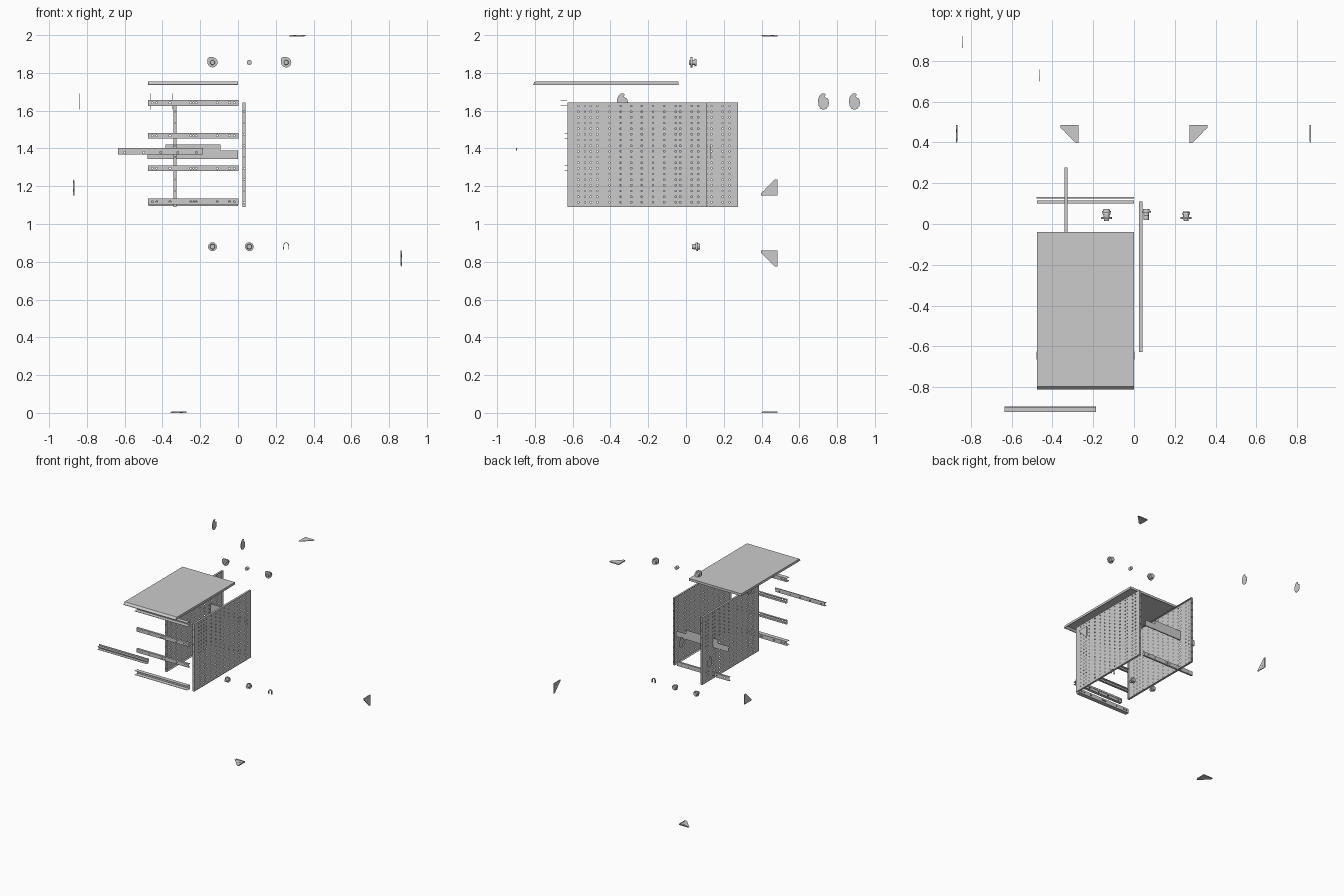
import bpy, bmesh, math
from mathutils import Matrix

if "Cube" in bpy.data.objects:
    bpy.data.objects.remove(bpy.data.objects["Cube"])

# ---------- helpers ----------
MAP = {'x': lambda u, v, w: (w, u, v), 'y': lambda u, v, w: (u, w, v), 'z': lambda u, v, w: (u, v, w)}

def finish(bm, name, smooth=False):
    bmesh.ops.recalc_face_normals(bm, faces=bm.faces)
    me = bpy.data.meshes.new(name)
    bm.to_mesh(me)
    bm.free()
    ob = bpy.data.objects.new(name, me)
    bpy.context.collection.objects.link(ob)
    if smooth:
        bpy.ops.object.select_all(action='DESELECT')
        ob.select_set(True)
        bpy.context.view_layer.objects.active = ob
        bpy.ops.object.shade_smooth_by_angle(angle=math.radians(35))
    return ob

def prism(bm, pts, axis, a, b):
    f = MAP[axis]
    lo = [bm.verts.new(f(u, v, a)) for u, v in pts]
    hi = [bm.verts.new(f(u, v, b)) for u, v in pts]
    bm.faces.new(lo)
    bm.faces.new(hi[::-1])
    n = len(pts)
    for i in range(n):
        bm.faces.new((lo[i], lo[(i + 1) % n], hi[(i + 1) % n], hi[i]))

def box(bm, x0, x1, y0, y1, z0, z1):
    prism(bm, [(x0, y0), (x1, y0), (x1, y1), (x0, y1)], 'z', z0, z1)

def sheet(bm, axis, w, ur, vr, cols, rows, h, t=0.002):
    """Thin sheet with a punched grid of square holes."""
    us = [ur[0]] + [c + s for c in cols for s in (-h, h)] + [ur[1]]
    vs = [vr[0]] + [c + s for c in rows for s in (-h, h)] + [vr[1]]
    g = [[bm.verts.new(MAP[axis](u, v, w)) for v in vs] for u in us]
    fs = [bm.faces.new((g[i][j], g[i + 1][j], g[i + 1][j + 1], g[i][j + 1]))
          for i in range(len(us) - 1) for j in range(len(vs) - 1) if not (i % 2 and j % 2)]
    bmesh.ops.solidify(bm, geom=fs, thickness=t)

def turned(bm, x, z, steps, seg=20):
    """Round steps (y0, y1, r0, r1) along the y axis."""
    for y0, y1, r0, r1 in steps:
        m = Matrix.Translation((x, (y0 + y1) / 2, z)) @ Matrix.Rotation(-math.pi / 2, 4, 'X')
        bmesh.ops.create_cone(bm, cap_ends=True, segments=seg, radius1=r0, radius2=r1, depth=y1 - y0, matrix=m)

# ---------- perforated side panels with folded edges ----------
COLS = [-.57, -.535, -.505, -.47, -.405, -.345, -.29, -.235, -.175, -.115, -.055, -.03, .03, .065]
ROWS = [1.115 + .03 * i for i in range(18)]
for name, x_out, inward, dy in (("right_side_panel", .041, -1, 0), ("left_side_panel", -.341, 1, .165)):
    bm = bmesh.new()
    y0, y1, z0, z1 = -.627 + dy, .111 + dy, 1.09, 1.642
    sheet(bm, 'x', x_out + inward * .001, (y0, y1), (z0, z1), [c + dy for c in COLS], ROWS, .0035)
    xa, xb = sorted((x_out, x_out + inward * .016))
    for y in (y0, y1):
        sheet(bm, 'y', y, (xa, xb), (z0, z1), [(xa + xb) / 2], ROWS[::2], .003)
    for z in (z0, z1):
        box(bm, xa, xb, y0, y1, z - .001, z + .001)
    finish(bm, name)

# ---------- top cover: tray with sloped front lip ----------
bm = bmesh.new()
prism(bm, [(-.795, 1.755), (-.81, 1.739), (-.81, 1.735), (-.807, 1.735), (-.807, 1.738), (-.794, 1.752),
           (-.043, 1.752), (-.043, 1.736), (-.04, 1.736), (-.04, 1.755)], 'x', -.476, .001)
for x in (-.476, -.001):
    box(bm, x, x + .002, -.805, -.04, 1.736, 1.752)
finish(bm, "top_cover")

# ---------- cross rails: channels with punched faces ----------
def channel(name, x0, x1, z0, z1, face_y, lip_y, cols):
    bm = bmesh.new()
    sheet(bm, 'y', face_y, (x0, x1), (z0, z1), cols, [(z0 + z1) / 2], .004)
    ya, yb = sorted((face_y, lip_y))
    for z in (z0, z1 - .002):
        box(bm, x0, x1, ya, yb, z, z + .002)
    return finish(bm, name)

RAIL = [-.455, -.43, -.36, -.25, -.235, -.22, -.11, -.045, -.02]
channel("bottom_front_rail", -.477, .003, 1.102, 1.136, -.63, -.664, RAIL)
channel("lower_drawer_rail", -.477, .003, 1.28, 1.31, -.642, -.624, RAIL)
channel("upper_drawer_rail", -.477, .003, 1.452, 1.482, -.642, -.624, RAIL)
channel("top_front_rail", -.477, .003, 1.626, 1.656, -.63, -.664, RAIL)
channel("bottom_rear_rail", -.475, 0, 1.095, 1.128, .115, .1, RAIL[1:-1])
channel("front_pull_bar", -.635, -.185, 1.367, 1.39, -.898, -.922, [-.6, -.5, -.41, -.32, -.22])
bm = bmesh.new()
box(bm, -.635, -.185, -.9, -.895, 1.388, 1.402)
finish(bm, "pull_bar_upstand")

# ---------- stepped rear plate ----------
bm = bmesh.new()
prism(bm, [(-.478, 1.343), (0, 1.343), (0, 1.39), (-.092, 1.39), (-.092, 1.421),
           (-.383, 1.421), (-.383, 1.39), (-.478, 1.39)], 'y', .131, .133)
box(bm, -.478, 0, .124, .132, 1.343, 1.345)
finish(bm, "rear_stepped_plate")

# ---------- corner gussets: clipped triangles with lips on the square edges ----------
TRI = [(0, 0), (.086, 0), (.086, .014), (.072, .026), (.026, .074), (.014, .086), (0, .086)]
def gusset(name, axis, w0, w1, cu, cv, su, sv):
    bm = bmesh.new()
    t = .003 if w1 > w0 else -.003
    prism(bm, [(cu + su * u, cv + sv * v) for u, v in TRI], axis, w0, w0 + t)
    prism(bm, [(cu, cv), (cu + su * .08, cv), (cu + su * .08, cv + sv * .003), (cu, cv + sv * .003)], axis, w0 + t, w1)
    prism(bm, [(cu, cv), (cu, cv + sv * .08), (cu + su * .003, cv + sv * .08), (cu + su * .003, cv)], axis, w0 + t, w1)
    dot = [(cu + su * .028 + .006 * math.cos(a * math.pi / 6), cv + sv * .028 + .006 * math.sin(a * math.pi / 6))
           for a in range(12)]
    prism(bm, dot, axis, w0 + t, w0 + t * 1.6)
    finish(bm, name)

gusset("upper_gusset", 'z', 2.0, 1.992, .273, .484, 1, -1)
gusset("lower_gusset", 'z', 0.0, .008, -.273, .484, -1, -1)
gusset("left_gusset", 'x', -.873, -.866, .484, 1.15, -1, 1)
gusset("right_gusset", 'x', .868, .861, .484, .86, -1, -1)

# ---------- thin hooked latch plates ----------
HOOK = [(-.029, .012), (-.024, .03), (-.01, .045), (.004, .047), (.012, .04), (.006, .032), (.012, .024),
        (.024, .018), (.029, 0), (.026, -.022), (.014, -.036), (0, -.04), (-.016, -.035), (-.027, -.018)]
for i, (x, y) in enumerate([(-.84, .892), (-.465, .728), (-.345, -.336)]):
    bm = bmesh.new()
    prism(bm, [(y + u, 1.645 + v) for u, v in HOOK], 'x', x - .001, x + .001)
    finish(bm, f"latch_plate_{i + 1}")

# ---------- upper lobed knobs and small bush ----------
for name, x in (("left_lobed_knob", -.135), ("right_lobed_knob", .255)):
    bm = bmesh.new()
    arc = [(x + .027 * math.cos(math.radians(a)), 1.856 + .027 * math.sin(math.radians(a)))
           for a in range(180, 451, 15)]
    prism(bm, arc + [(x - .018, 1.883), (x - .027, 1.876)], 'y', .024, .034)
    turned(bm, x, 1.855, [(.015, .024, .011, .013), (.034, .046, .014, .014), (.046, .056, .02, .018)])
    finish(bm, name, True)
bm = bmesh.new()
turned(bm, .06, 1.855, [(.02, .045, .013, .013)])
finish(bm, "small_bush", True)

# ---------- lower round knobs ----------
for name, x in (("left_round_knob", -.135), ("right_round_knob", .06)):
    bm = bmesh.new()
    turned(bm, x, .88, [(.032, .04, .012, .014), (.04, .056, .014, .014), (.056, .064, .023, .022), (.064, .074, .017, .015)])
    finish(bm, name, True)

# ---------- spring clip ----------
bm = bmesh.new()
outer = [(.255 + .015 * math.cos(math.radians(a)), .888 + .015 * math.sin(math.radians(a))) for a in range(0, 181, 20)]
inner = [(.255 + .011 * math.cos(math.radians(a)), .888 + .011 * math.sin(math.radians(a))) for a in range(180, -1, -20)]
prism(bm, outer + [(.239, .866), (.243, .866)] + inner + [(.267, .866), (.271, .866)], 'y', .05, .062)
finish(bm, "spring_clip", True)
